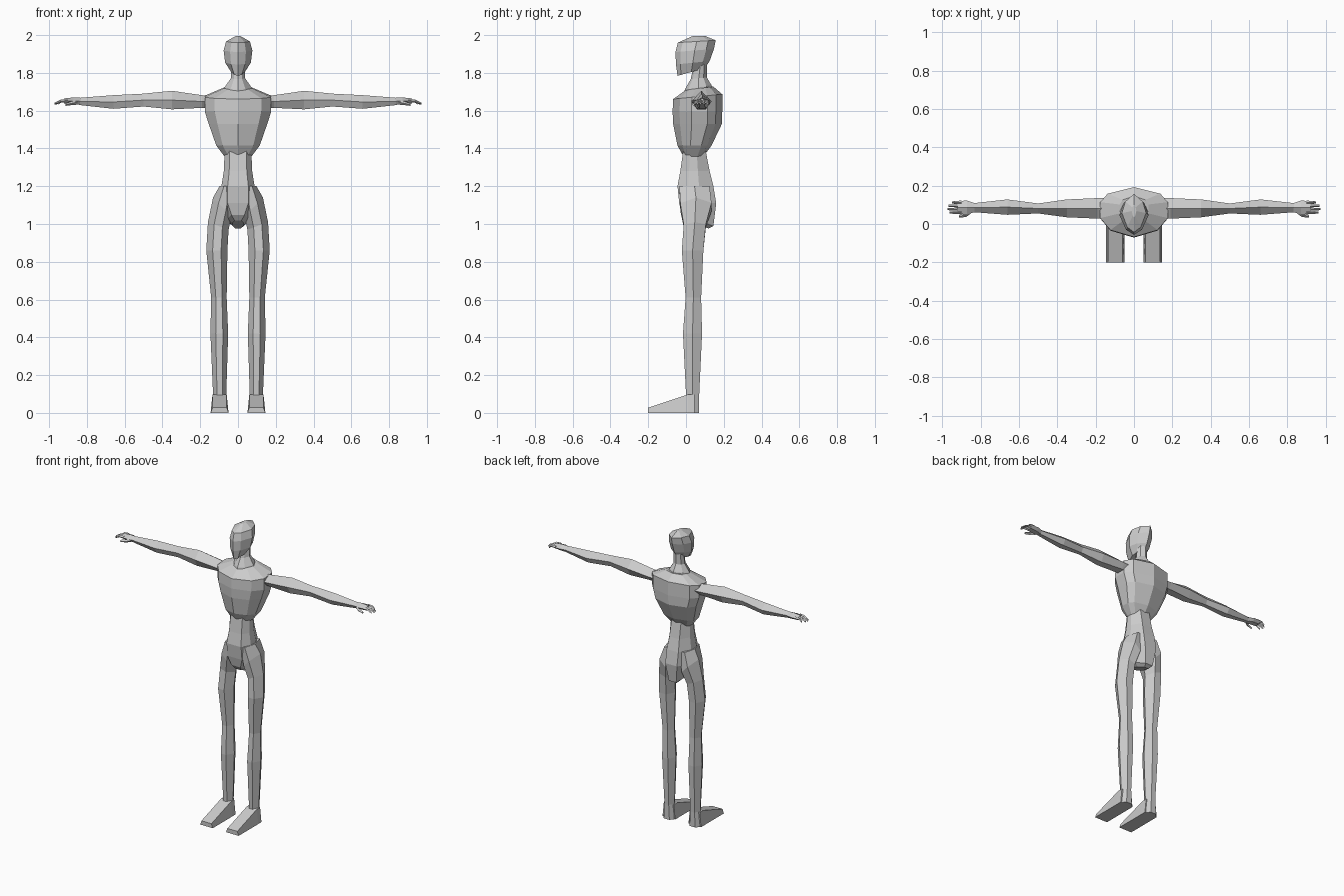
import bpy
import bmesh
from mathutils import Vector

cube = bpy.data.objects.get("Cube")
if cube:
    bpy.data.objects.remove(cube, do_unlink=True)

grey = bpy.data.materials.new("plain grey")
grey.use_nodes = True
grey.diffuse_color = (0.6, 0.6, 0.6, 1)
grey.node_tree.nodes["Principled BSDF"].inputs["Base Color"].default_value = (0.6, 0.6, 0.6, 1)


def loft(name, rings):
    """Skin a list of equal-sized point rings and cap both ends."""
    bm = bmesh.new()
    rows = [[bm.verts.new(p) for p in ring] for ring in rings]
    n = len(rows[0])
    for a, b in zip(rows, rows[1:]):
        for i in range(n):
            j = (i + 1) % n
            bm.faces.new((a[i], a[j], b[j], b[i]))
    bm.faces.new(rows[0])
    bm.faces.new(rows[-1])
    bmesh.ops.recalc_face_normals(bm, faces=bm.faces)
    mesh = bpy.data.meshes.new(name)
    bm.to_mesh(mesh)
    bm.free()
    mesh.materials.append(grey)
    obj = bpy.data.objects.new(name, mesh)
    bpy.context.collection.objects.link(obj)
    return obj


def sym(z, tilt, half):
    """Symmetric ring from its +x half, front to back; height leans with y."""
    pts = half + [(-x, y) for x, y in reversed(half) if x > 0.0001]
    return [(x, y, z + tilt * y) for x, y in pts]


def oval(z, tilt, w, front, back):
    mid = front + (back - front) * 0.5
    d = back - front
    return sym(z, tilt, [(0, front), (0.55 * w, front + 0.13 * d), (w, mid),
                         (0.72 * w, back - 0.2 * d), (0, back)])


# Head: narrow chin, sloping jaw and ridged crown
loft("head", [oval(*r) for r in (
    (1.797, 0.28, 0.036, -0.045, 0.10),
    (1.85, 0.1, 0.068, -0.053, 0.125),
    (1.915, 0.08, 0.076, -0.056, 0.148),
    (1.963, 0.06, 0.063, -0.043, 0.157),
    (1.994, 0.02, 0.012, 0.035, 0.10))])

# Neck flaring into the collar
loft("neck", [oval(*r) for r in (
    (1.86, 0, 0.036, 0.045, 0.11),
    (1.765, 0.1, 0.038, 0.025, 0.11),
    (1.715, 0.15, 0.07, -0.005, 0.135),
    (1.66, 0.1, 0.10, -0.02, 0.15))])


# Chest: wide shoulders tapering to the ribs
def chest_ring(z, tilt, w, front, back):
    d = back - front
    return sym(z, tilt, [(0, front), (0.7 * w, front + 0.14 * d), (w, front + 0.38 * d),
                         (w, front + 0.7 * d), (0.78 * w, back - 0.13 * d), (0, back)])


loft("chest", [chest_ring(*r) for r in (
    (1.71, 0.12, 0.075, 0.0, 0.145),
    (1.668, 0.1, 0.176, -0.068, 0.192),
    (1.595, 0, 0.176, -0.071, 0.192),
    (1.53, 0, 0.155, -0.068, 0.19),
    (1.415, 0, 0.115, -0.045, 0.135),
    (1.355, 0, 0.07, -0.012, 0.09))])


# Waist and pelvis with a flat belly
def hip_ring(z, tilt, w, front, back):
    d = back - front
    return sym(z, tilt, [(0.62 * w, front), (w, front + 0.3 * d),
                         (w, front + 0.6 * d), (0.5 * w, back)])


loft("pelvis", [hip_ring(*r) for r in (
    (1.41, 0, 0.07, -0.012, 0.10),
    (1.28, 0, 0.075, -0.03, 0.125),
    (1.2, 0, 0.088, -0.045, 0.145),
    (1.11, 0, 0.088, -0.036, 0.16),
    (1.04, -0.35, 0.055, -0.022, 0.145),
    (1.018, -0.35, 0.03, 0.0, 0.12))])


# Limbs, built for each side
def leg_ring(z, inner, outer, front, back, slope=0):
    c, w, mid = (inner + outer) / 2, (outer - inner) / 2, (front + back) / 2
    hexagon = ((-1, mid), (-0.4, front), (0.4, front), (1, mid), (0.45, back), (-0.45, back))
    return [(c + k * w, y, z + slope * k) for k, y in hexagon]


LEG = [leg_ring(*r) for r in (
    (1.2, 0.02, 0.098, -0.035, 0.125),
    (1.09, 0.035, 0.132, -0.03, 0.135, 0.05),
    (0.99, 0.05, 0.159, -0.012, 0.105, 0.02),
    (0.86, 0.056, 0.168, -0.022, 0.092),
    (0.61, 0.06, 0.142, -0.002, 0.08),
    (0.42, 0.052, 0.146, -0.016, 0.085),
    (0.1, 0.062, 0.132, 0.0, 0.07),
    (0, 0.05, 0.145, 0.0, 0.07))]

FOOT = [[(0.05, y, 0), (0.145, y, 0), (0.135, y, h), (0.06, y, h)]
        for y, h in ((0.045, 0.098), (0.01, 0.098), (-0.2, 0.028))]


def arm_ring(x, front, back, low, high):
    mid, ridge, d = (front + back) / 2, low + (high - low) * 0.5, (back - front) * 0.25
    return [(x, mid, high), (x, front, ridge), (x, mid - d, low),
            (x, mid + d, low), (x, back, ridge)]


ARM = [arm_ring(*r) for r in (
    (0.13, 0.03, 0.135, 1.615, 1.675),
    (0.19, 0.028, 0.135, 1.615, 1.682),
    (0.35, 0.035, 0.128, 1.607, 1.705),
    (0.5, 0.055, 0.107, 1.622, 1.69),
    (0.66, 0.048, 0.128, 1.61, 1.682),
    (0.84, 0.062, 0.108, 1.63, 1.668))]

PALM = [arm_ring(*r) for r in (
    (0.83, 0.062, 0.108, 1.63, 1.668),
    (0.87, 0.05, 0.122, 1.635, 1.67),
    (0.92, 0.052, 0.12, 1.638, 1.665))]


def digit(path, size):
    """Tapered finger along a path, with a diamond section."""
    rings = []
    for i, p in enumerate(path):
        r = size * (1 - 0.22 * i)
        rings.append([Vector(p) + Vector(o) for o in
                      ((0, 0, r), (0, -r, 0), (0, 0, -r), (0, r, 0))])
    return rings


def both_sides(part, rings):
    for side, s in (("left", 1), ("right", -1)):
        loft(f"{side}_{part}", [[(s * x, y, z) for x, y, z in ring] for ring in rings])


both_sides("leg", LEG)
both_sides("foot", FOOT)
both_sides("arm", ARM)
both_sides("palm", PALM)

# Four drooping fingers and a forward thumb
for i, (name, tip) in enumerate((("index", 0.962), ("middle", 0.972),
                                 ("ring", 0.968), ("little", 0.95))):
    y = 0.06 + 0.0175 * i
    both_sides(name + "_finger", digit(
        [(0.90, y, 1.653), (0.935, y, 1.652), (tip, y, 1.637)], 0.0095))
both_sides("thumb", digit(
    [(0.85, 0.068, 1.645), (0.875, 0.047, 1.64), (0.912, 0.04, 1.633)], 0.013))
